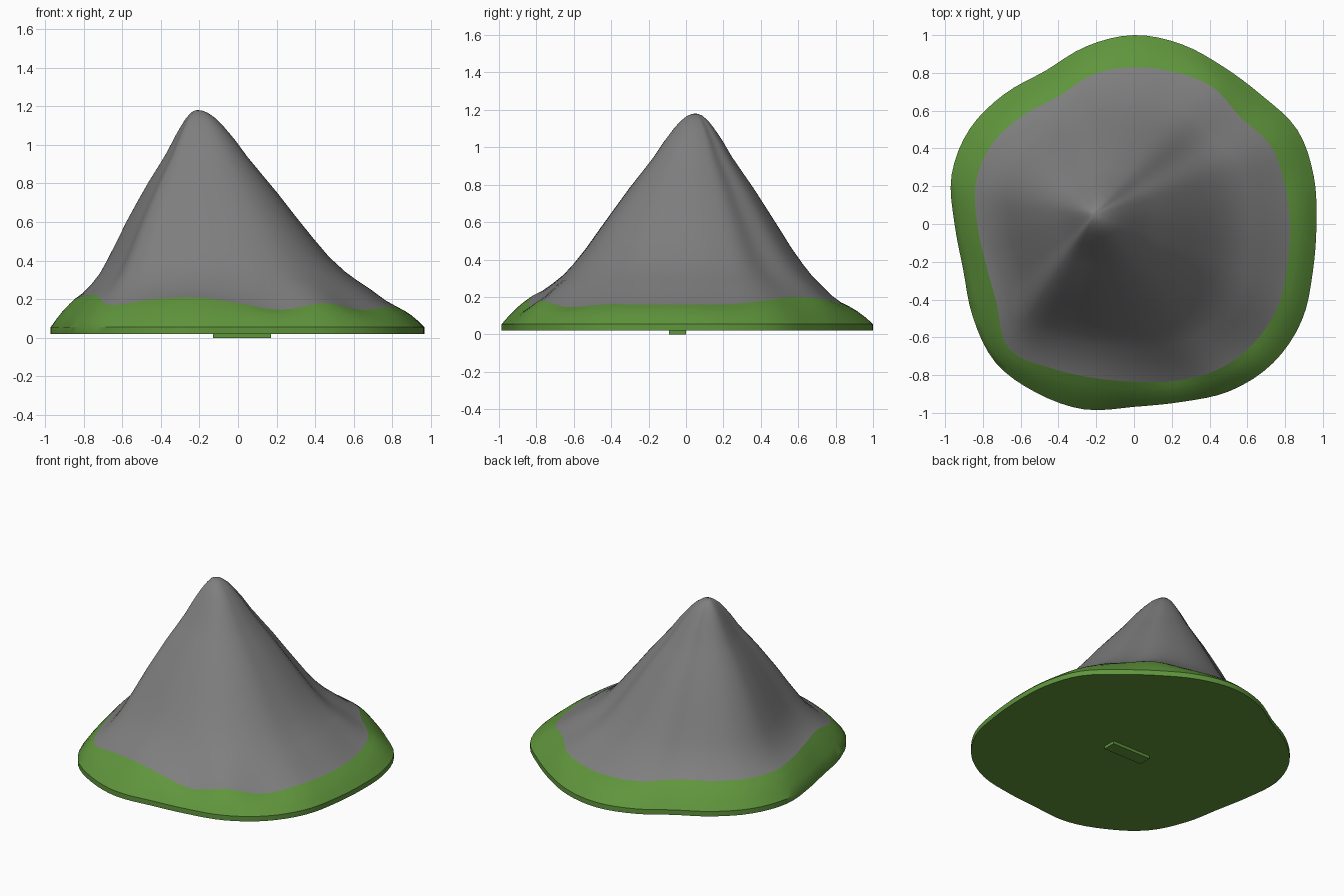
import bpy, bmesh, math
from mathutils import Vector

if "Cube" in bpy.data.objects:
    bpy.data.objects.remove(bpy.data.objects["Cube"])

N = 96                       # points around each ring
APEX = Vector((-0.21, 0.05, 1.18))

# Radii and heights every 15 degrees, starting at +x
BASE_R = [.966, .985, .998, .96, .957, .984, 1.0, .974, .937, .972, 1.005, 1.0,
          .95, .936, .985, 1.037, 1.032, 1.016, .968, .975, 1.02, 1.041, 1.025, .98]
ROCK_R = [.825, .825, .834, .797, .836, .832, .83, .822, .785, .82, .862, .866,
          .83, .812, .84, .935, .88, .843, .835, .86, .89, .895, .878, .84]
ROCK_Z = [.16, .16, .18, .20, .19, .17, .17, .18, .20, .20, .20, .20,
          .21, .22, .22, .17, .20, .21, .18, .145, .18, .145, .16, .16]
# Mountain profile: (share of distance from apex, height)
PROFILE = [(.94, .212), (.87, .262), (.80, .315), (.74, .372), (.66, .46), (.58, .56), (.49, .67),
           (.40, .78), (.32, .87), (.25, .95), (.19, 1.03), (.13, 1.10), (.09, 1.14), (.05, 1.168), (.02, 1.179)]


def around(values, a):
    """Smooth periodic interpolation of values at angle a."""
    t = a / math.tau * len(values)
    i = math.floor(t)
    f = t - i
    p0, p1, p2, p3 = (values[(i + k) % len(values)] for k in (-1, 0, 1, 2))
    return p1 + .5 * f * (p2 - p0 + f * (2*p0 - 5*p1 + 4*p2 - p3 + f * (3*(p1 - p2) + p3 - p0)))


def material(name, color):
    m = bpy.data.materials.new(name)
    m.diffuse_color = (*color, 1)
    m.use_nodes = True
    m.node_tree.nodes["Principled BSDF"].inputs["Base Color"].default_value = m.diffuse_color
    return m


def loft(name, rings, mat, top=None, bottom=False):
    """Skin a stack of rings, optionally closed by a tip and a flat bottom."""
    bm = bmesh.new()
    vs = [[bm.verts.new(p) for p in r] for r in rings]
    for lo, hi in zip(vs, vs[1:]):
        for i in range(N):
            j = (i + 1) % N
            bm.faces.new((lo[i], lo[j], hi[j], hi[i]))
    if top is not None:
        tip = bm.verts.new(top)
        for i in range(N):
            bm.faces.new((vs[-1][i], vs[-1][(i + 1) % N], tip))
    if bottom:
        bm.faces.new(vs[0][::-1])
    me = bpy.data.meshes.new(name)
    bm.to_mesh(me)
    bm.free()
    me.materials.append(mat)
    ob = bpy.data.objects.new(name, me)
    bpy.context.collection.objects.link(ob)
    bpy.context.view_layer.objects.active = ob
    ob.select_set(True)
    bpy.ops.object.shade_smooth_by_angle(angle=math.radians(35))
    ob.select_set(False)
    return ob


def polar(r, a, z):
    return Vector((r * math.cos(a), r * math.sin(a), z))


angles = [math.tau * i / N for i in range(N)]
grass = material("grass_green", (.115, .30, .045))
rock = material("rock_grey", (.21, .21, .21))


# Grass skirt: low wall, then a rounded slope up to the rock line
def skirt_ring(t):
    ring = []
    for a in angles:
        r0, r1, z1 = around(BASE_R, a), around(ROCK_R, a), around(ROCK_Z, a)
        z = .055 + (z1 - .055) * t + .012 * math.sin(math.pi * t)
        ring.append(polar(r0 + (r1 - r0) * t, a, z))
    return ring


wall = [polar(around(BASE_R, a), a, .02) for a in angles]
loft("grass_base", [wall] + [skirt_ring(t) for t in (0, .25, .5, .75, 1)], grass, bottom=True)


# Rock peak: rings shrinking towards the off-centre apex, steeper on the left
def rock_ring(s, h):
    ring = []
    for a in angles:
        p = polar(around(ROCK_R, a), a, 0)
        q = APEX.lerp(p, s)
        lean = -.045 * math.cos(a) * math.sin(math.pi * min(1, s * s * 1.4)) if s < .845 else \
               -.045 * math.cos(a) * (1 - s) / .155 * .1
        edge = max(0, (s - .75) / .25) * (around(ROCK_Z, a) - .18)
        q.z = h + lean + edge
        ring.append(q)
    return ring


rim = [polar(around(ROCK_R, a), a, around(ROCK_Z, a)) for a in angles]
loft("rock_peak", [rim] + [rock_ring(s, h) for s, h in PROFILE], rock, top=APEX)

# Plain raised pad under the base
bpy.ops.mesh.primitive_cube_add(size=1, location=(.02, -.045, .011))
pad = bpy.context.object
pad.name = "underside_pad"
pad.scale = (.30, .09, .022)
pad.data.materials.append(grass)
